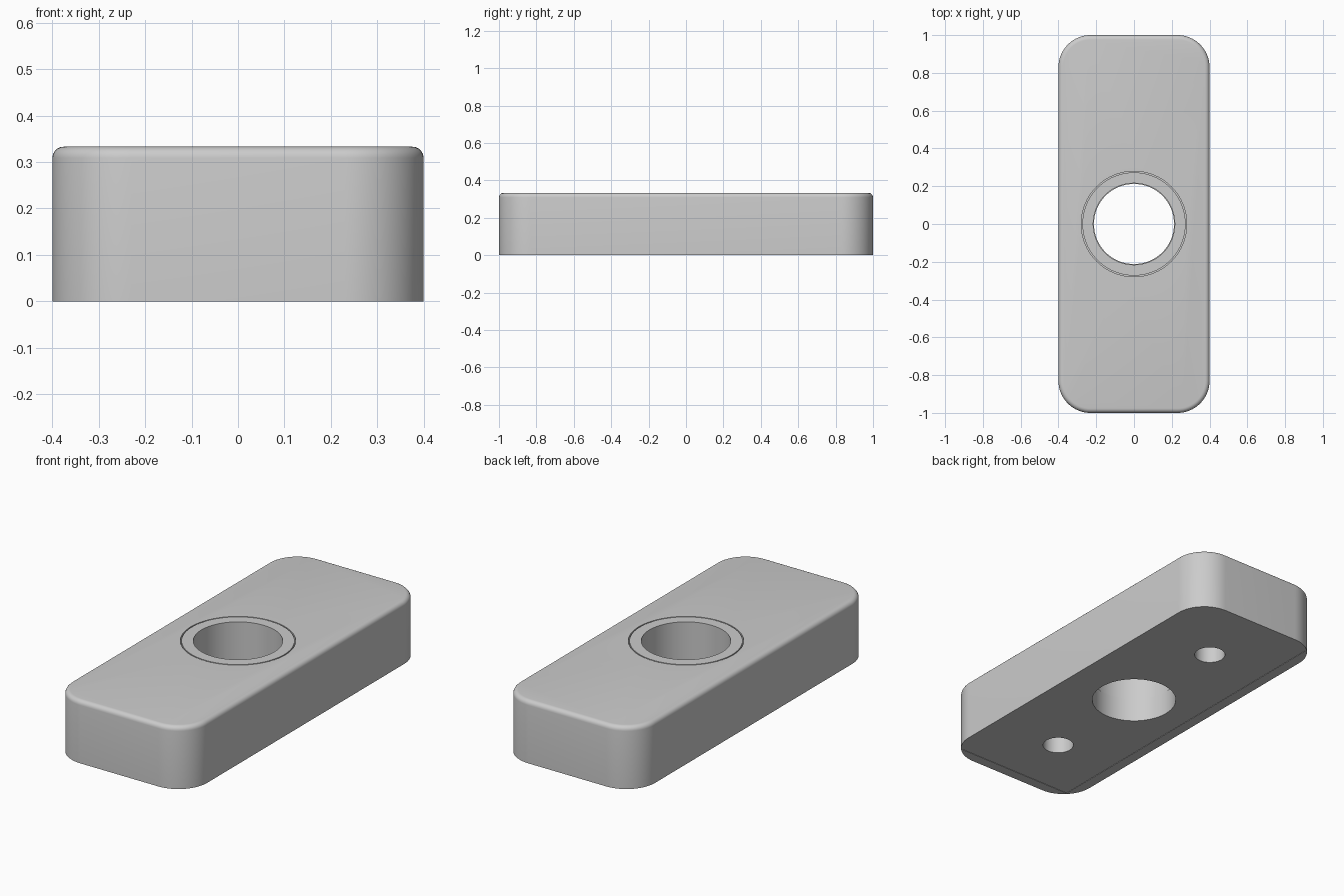
import bpy, bmesh, math

if "Cube" in bpy.data.objects:
    bpy.data.objects.remove(bpy.data.objects["Cube"])

L, W, H = 2.0, 0.8, 0.333
POCKET_Z = 0.13


def finish(name, bm):
    bmesh.ops.recalc_face_normals(bm, faces=bm.faces)
    me = bpy.data.meshes.new(name)
    bm.to_mesh(me)
    bm.free()
    ob = bpy.data.objects.new(name, me)
    bpy.context.collection.objects.link(ob)
    return ob


def box(bm, sx, sy, z0, z1):
    vs = bmesh.ops.create_cube(bm, size=1)["verts"]
    for v in vs:
        v.co = (v.co.x * sx, v.co.y * sy, z0 if v.co.z < 0 else z1)


def lathe(name, profile, seg=96, y=0.0):
    # closed (r, z) loop spun around z; r = 0 points are welded
    bm = bmesh.new()
    vs = [bm.verts.new((r, 0, z)) for r, z in profile]
    es = [bm.edges.new((vs[i], vs[(i + 1) % len(vs)])) for i in range(len(vs))]
    bmesh.ops.spin(bm, geom=vs + es, cent=(0, 0, 0), axis=(0, 0, 1),
                   angle=math.tau, steps=seg, use_duplicate=False)
    bmesh.ops.remove_doubles(bm, verts=bm.verts, dist=1e-5)
    bmesh.ops.translate(bm, verts=bm.verts, vec=(0, y, 0))
    return finish(name, bm)


def cylinder(name, r, z0, z1, y=0.0, seg=96):
    bm = bmesh.new()
    bmesh.ops.create_cone(bm, cap_ends=True, segments=seg, radius1=r, radius2=r, depth=z1 - z0)
    bmesh.ops.translate(bm, verts=bm.verts, vec=(0, y, (z0 + z1) / 2))
    return finish(name, bm)


def smooth(ob):
    bpy.ops.object.select_all(action='DESELECT')
    ob.select_set(True)
    bpy.context.view_layer.objects.active = ob
    bpy.ops.object.shade_smooth_by_angle(angle=math.radians(35))


# block with rounded corners and softened top edge
bm = bmesh.new()
box(bm, W, L, 0, H)
upright = [e for e in bm.edges if abs(e.verts[0].co.z - e.verts[1].co.z) > 0.1]
bmesh.ops.bevel(bm, geom=upright, offset=0.17, segments=16, profile=0.5, affect='EDGES')
rim = [e for e in bm.edges if all(v.co.z > H - 1e-4 for v in e.verts)]
bmesh.ops.bevel(bm, geom=rim, offset=0.024, segments=5, profile=0.5, affect='EDGES')
block = finish("block", bm)

# cutters: through hole, bushing pocket, two blind screw holes, shallow base recess
bm = bmesh.new()
box(bm, 0.69, 1.89, -0.1, 0.002)
cutters = [finish("cut_base", bm),
           cylinder("cut_hole", 0.212, -0.1, 0.6),
           cylinder("cut_pocket", 0.279, POCKET_Z, 0.6)]
for y in (-0.6, 0.6):
    cutters.append(cylinder("cut_screw", 0.077, -0.1, 0.2, y, 48))

for c in cutters:
    c.hide_render = True
    m = block.modifiers.new("cut", 'BOOLEAN')
    m.object, m.operation, m.solver = c, 'DIFFERENCE', 'EXACT'
    bpy.ops.object.select_all(action='DESELECT')
    bpy.context.view_layer.objects.active = block
    block.select_set(True)
    bpy.ops.object.modifier_apply(modifier=m.name)
    bpy.data.objects.remove(c)
smooth(block)

# bushing seated in the pocket with a hairline gap
bushing = lathe("bushing", [(0.216, POCKET_Z), (0.273, POCKET_Z), (0.273, H), (0.216, H)])
smooth(bushing)
